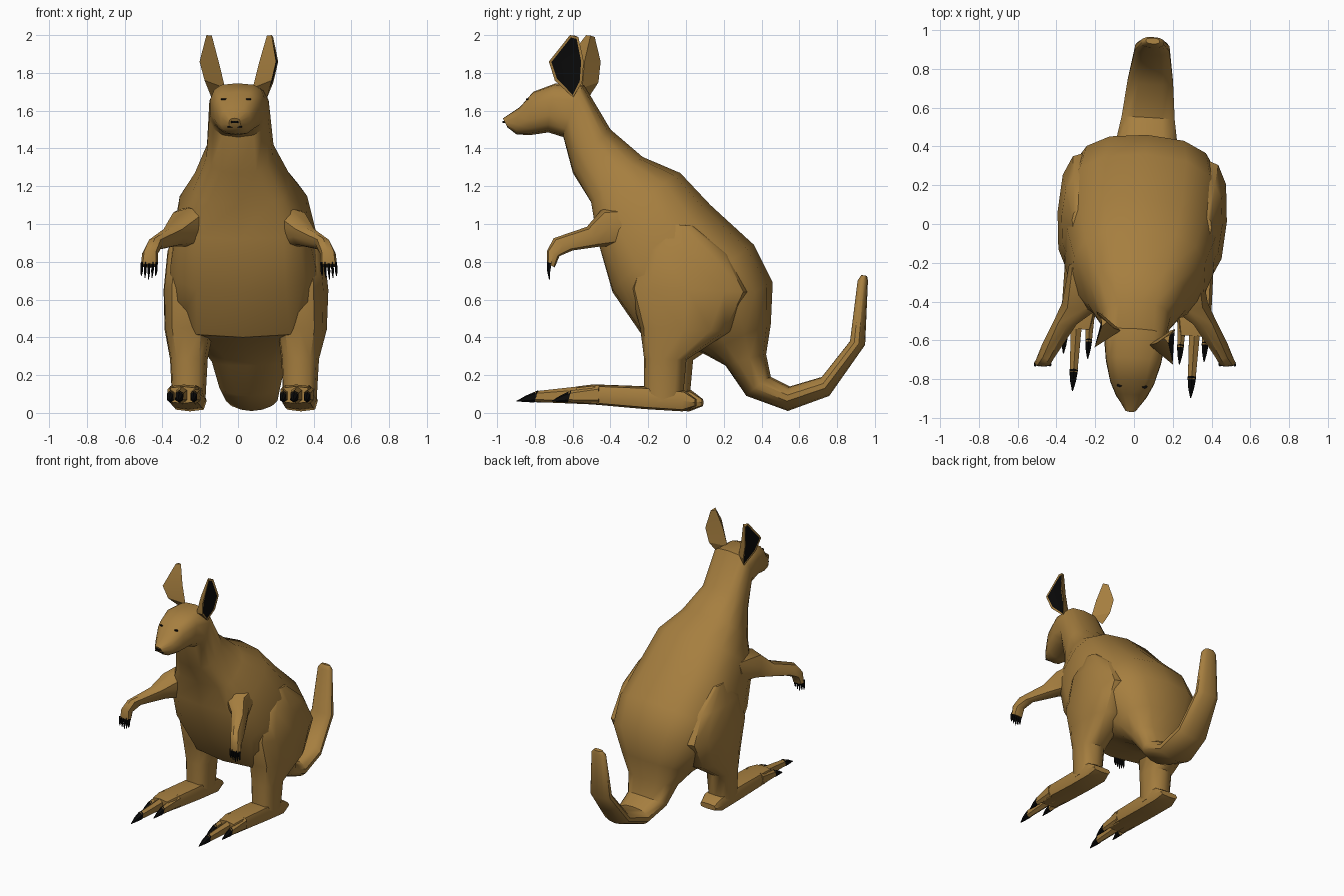
import bpy, bmesh, math
from mathutils import Vector
from mathutils.bvhtree import BVHTree

cube = bpy.data.objects.get("Cube")
if cube:
    bpy.data.objects.remove(cube, do_unlink=True)


def material(name, rgb):
    m = bpy.data.materials.new(name)
    m.use_nodes = True
    m.diffuse_color = (*rgb, 1)
    node = next(n for n in m.node_tree.nodes if n.type == 'BSDF_PRINCIPLED')
    node.inputs["Base Color"].default_value = (*rgb, 1)
    node.inputs["Roughness"].default_value = 0.9
    return m


FUR = material("tan fur", (0.38, 0.21, 0.05))
BLACK = material("black", (0.003, 0.003, 0.003))


def finish(name, bm, mats, mirror=False, angle=40, turn=-.06, shift=.04):
    """Turn a bmesh into a placed, shaded object; the animal stands slightly turned."""
    bmesh.ops.recalc_face_normals(bm, faces=bm.faces)
    me = bpy.data.meshes.new(name)
    bm.to_mesh(me)
    bm.free()
    ob = bpy.data.objects.new(name, me)
    bpy.context.collection.objects.link(ob)
    for m in mats:
        me.materials.append(m)
    ob.location.x = shift
    ob.rotation_euler.z = turn
    if mirror:
        ob.modifiers.new("Mirror", 'MIRROR')
    bpy.ops.object.select_all(action='DESELECT')
    ob.select_set(True)
    bpy.context.view_layer.objects.active = ob
    bpy.ops.object.shade_smooth_by_angle(angle=math.radians(angle))


def spow(v, e):
    return math.copysign(abs(v) ** e, v)


ROUND, HEAD, CHEST, BELLY, TAIL = (.8, .8), (.62, .8), (.8, .5), (.8, .6), (.8, 1.1)


def loft(sections, n=12, default=ROUND):
    """Skin rings; each section is (y1, z1, y2, z2, centre x, half width),
    with an optional (first half, second half) squareness pair."""
    bm = bmesh.new()
    rings = []
    for y1, z1, y2, z2, cx, w, *shape in sections:
        a, b = Vector((cx, y1, z1)), Vector((cx, y2, z2))
        mid, half = (a + b) / 2, (a - b) / 2
        first, second = shape[0] if shape else default
        ring = []
        for i in range(n):
            t = 2 * math.pi * i / n
            c, s = math.cos(t), math.sin(t)
            e = first if c > 0 else second
            ring.append(bm.verts.new(mid + half * spow(c, e) + Vector((w * spow(s, e), 0, 0))))
        rings.append(ring)
    for r, s in zip(rings, rings[1:]):
        for i in range(n):
            j = (i + 1) % n
            bm.faces.new((r[i], r[j], s[j], s[i]))
    bm.faces.new(rings[0])
    bm.faces.new(rings[-1][::-1])
    return bm


# Head, torso and tail in one skin, nose to tail tip
body_bm = loft([
    (-.97, 1.56, -.945, 1.51, 0, .03),
    (-.88, 1.62, -.90, 1.475, 0, .08),
    (-.81, 1.70, -.83, 1.47, 0, .115, HEAD),
    (-.69, 1.745, -.73, 1.485, 0, .145, HEAD),
    (-.54, 1.735, -.65, 1.46, 0, .16, HEAD),
    (-.40, 1.50, -.60, 1.27, 0, .18),
    (-.23, 1.355, -.50, 1.11, 0, .255, CHEST),
    (-.03, 1.27, -.47, .92, 0, .345, CHEST),
    (.13, 1.10, -.39, .64, 0, .39, BELLY),
    (.36, .89, -.225, .40, 0, .41, BELLY),
    (.46, .69, -.02, .36, 0, .375),
    (.45, .47, .10, .31, 0, .27),
    (.425, .31, .21, .25, 0, .20),
    (.45, .19, .32, .09, 0, .165, TAIL),
    (.55, .14, .54, .01, 0, .14, TAIL),
    (.72, .19, .76, .09, 0, .12, TAIL),
    (.87, .38, .95, .36, 0, .09),
    (.91, .70, .965, .70, 0, .06),
    (.93, .73, .96, .725, 0, .035)], 14)
skin = BVHTree.FromBMesh(body_bm)
finish("body", body_bm, [FUR])

# Arms, broad at the chest, bent forward and hanging at the wrist
arm_pose = dict(mirror=True, turn=0, shift=0.005)
finish("arms", loft([
    (-.20, 1.10, -.22, .90, .26, .08),
    (-.44, 1.085, -.37, .88, .265, .11),
    (-.525, .985, -.46, .88, .35, .065),
    (-.70, .925, -.60, .86, .445, .04),
    (-.735, .86, -.67, .83, .47, .042),
    (-.735, .79, -.695, .77, .475, .045)], 8), [FUR], **arm_pose)

# Finger claws
for i in range(5):
    x = .437 + .019 * i
    drop = .01 * abs(i - 2)
    finish(f"finger_claw_{i + 1}", loft([
        (-.735, .80, -.71, .79, x, .007),
        (-.735, .75, -.718, .745, x + .002, .007),
        (-.725, .705 + drop, -.72, .705 + drop, x + .004, .002)], 5), [BLACK], **arm_pose)

# Haunches and legs: front point, back point at each height
finish("legs", loft([
    (-.06, 1.0, .06, .99, .30, .06),
    (-.22, .87, .25, .84, .29, .125),
    (-.285, .66, .36, .64, .285, .152),
    (-.225, .45, .25, .43, .30, .13),
    (-.205, .29, .02, .28, .295, .10),
    (-.205, .06, .0, .06, .295, .088)], 12, (.75, .75)), [FUR], True)

# Feet with a blunt heel
finish("feet", loft([
    (.07, .075, .07, .035, .295, .07),
    (.01, .12, .0, .008, .295, .088),
    (-.20, .14, -.20, .02, .295, .088),
    (-.48, .15, -.48, .045, .298, .088),
    (-.56, .14, -.56, .05, .30, .075)], 8, (.52, .52)), [FUR], True)

# Toes and claws: centre x, knuckle y, claw base y, claw tip y, half width
for name, x, y0, y1, y2, w in [("inner", .237, -.44, -.62, -.71, .028),
                               ("middle", .305, -.48, -.78, -.88, .034),
                               ("outer", .363, -.44, -.60, -.69, .028)]:
    finish(name + "_toe", loft([
        (y0, .148, y0, .045, x, w),
        (y1, .115, y1 - .01, .058, x, w * .65)], 6), [FUR], True)
    finish(name + "_claw", loft([
        (y1 + .015, .12, y1 - .005, .054, x, w * .7),
        ((y1 + y2) / 2, .092, (y1 + y2) / 2, .058, x, w * .5),
        (y2, .064, y2, .06, x, .003)], 6), [BLACK], True)

# Ears: an outward-facing rim with a dark hollow, closed by a ridge on the inner side
RIM = [(.175, -.605, 2.0), (.205, -.715, 1.86), (.18, -.685, 1.76), (.15, -.59, 1.67),
       (.18, -.54, 1.75), (.205, -.53, 1.86), (.18, -.56, 1.99)]
RIDGE = [(.148, -.58, 1.997), (.11, -.61, 1.86), (.075, -.62, 1.72)]
for name, side, back in (("left_ear", 1, 0), ("right_ear", -1, .065)):
    bm = bmesh.new()
    r = [bm.verts.new((side * x, y + back, z)) for x, y, z in RIM]
    a, b, c = [bm.verts.new((side * x, y + back, z)) for x, y, z in RIDGE]
    opening = bm.faces.new(r)
    for f in ((r[0], a, b, r[1]), (r[1], b, c, r[2]), (r[2], c, r[3]), (r[3], c, r[4]),
              (r[4], c, b, r[5]), (r[5], b, a, r[6]), (r[6], a, r[0])):
        bm.faces.new(f)
    bmesh.ops.recalc_face_normals(bm, faces=bm.faces)
    bmesh.ops.inset_region(bm, faces=[opening], thickness=.014, depth=-.003)
    opening.material_index = 1
    finish(name, bm, [FUR, BLACK], angle=20)


# Small dark face details laid on the head surface
def face_plate(name, x, z, w, h, mirror):
    hit, normal, _, _ = skin.ray_cast(Vector((x, -2, z)), Vector((0, 1, 0)))
    bm = bmesh.new()
    bmesh.ops.create_cone(bm, cap_ends=True, segments=8, radius1=1, radius2=1, depth=.008)
    quat = normal.to_track_quat('Z', 'Y')
    for v in bm.verts:
        v.co = quat @ Vector((v.co.x * w, v.co.y * h, v.co.z)) + hit
    finish(name, bm, [BLACK], mirror)


face_plate("eyes", .065, 1.66, .014, .009, True)
face_plate("nose", 0, 1.54, .02, .012, False)
face_plate("mouth", .025, 1.515, .014, .002, True)
